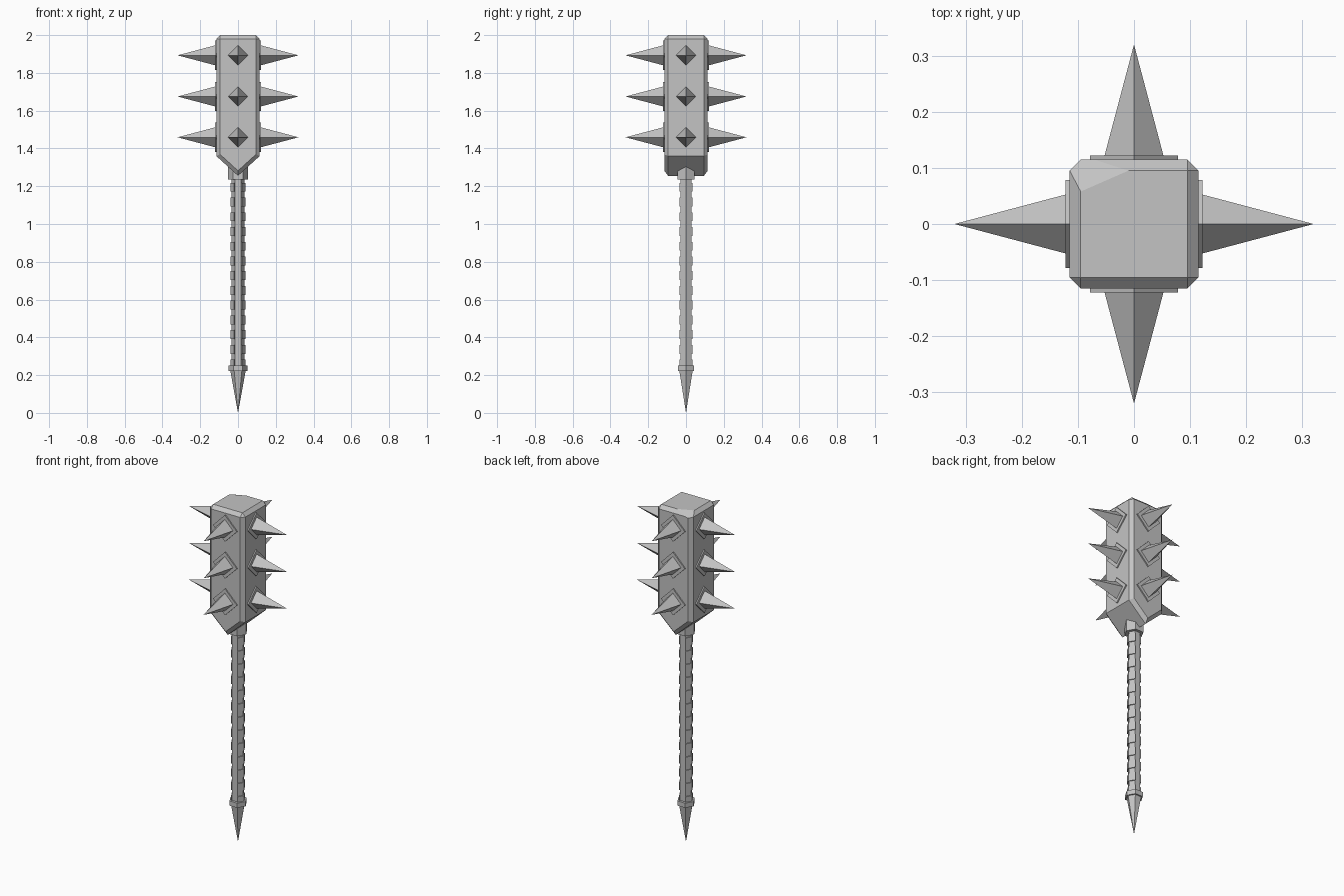
import bpy
import bmesh
from math import pi
from mathutils import Matrix, Vector

cube = bpy.data.objects.get("Cube")
if cube:
    bpy.data.objects.remove(cube, do_unlink=True)

steel = bpy.data.materials.new("grey_steel")
steel.use_nodes = True
GREY = (0.55, 0.55, 0.55, 1)
steel.diffuse_color = GREY
steel.node_tree.nodes["Principled BSDF"].inputs["Base Color"].default_value = GREY


def finish(name, bm):
    """Clean the mesh and make it a flat-shaded object."""
    bmesh.ops.remove_doubles(bm, verts=bm.verts, dist=0.00001)
    bmesh.ops.recalc_face_normals(bm, faces=bm.faces)
    mesh = bpy.data.meshes.new(name)
    bm.to_mesh(mesh)
    bm.free()
    mesh.materials.append(steel)
    obj = bpy.data.objects.new(name, mesh)
    bpy.context.collection.objects.link(obj)
    return obj


def cone(bm, sides, r_low, r_high, low, high, place=Matrix()):
    """Prism or pyramid along z with corners on the x axis."""
    matrix = (place @ Matrix.Translation((0, 0, (low + high) / 2))
              @ Matrix.Rotation(pi / 2, 4, 'Z'))
    bmesh.ops.create_cone(bm, cap_ends=True, segments=sides, radius1=r_low,
                          radius2=r_high, depth=high - low, matrix=matrix)


def extrude(bm, points, offset):
    """Extrude a closed outline along the given vector."""
    face = bm.faces.new([bm.verts.new(p) for p in points])
    result = bmesh.ops.extrude_face_region(bm, geom=[face], use_keep_orig=True)
    moved = [v for v in result["geom"] if isinstance(v, bmesh.types.BMVert)]
    bmesh.ops.translate(bm, verts=moved, vec=offset)


# Head: chamfered square block with a wedge underneath
W, SHOULDER, RIDGE, TOP = 0.115, 1.36, 1.255, 2.0
bm = bmesh.new()
outline = [(-W, SHOULDER), (0, RIDGE), (W, SHOULDER), (W, TOP), (-W, TOP)]
extrude(bm, [(x, -W, z) for x, z in outline], (0, 2 * W, 0))
bmesh.ops.recalc_face_normals(bm, faces=bm.faces)
sharp = []
for e in bm.edges:
    a, b = (v.co for v in e.verts)
    along_y = abs(a.y - b.y) > W
    if not (along_y and a.z < SHOULDER + 0.1):
        sharp.append(e)
bmesh.ops.bevel(bm, geom=sharp, offset=0.02, segments=1, affect='EDGES')

# Worn corner sliced off the top of the head
p = Vector((-0.097, 0.057, TOP))
q = Vector((-0.01, 0.095, TOP))
r = Vector((-0.105, 0.105, TOP - 0.022))
normal = (q - p).cross(r - p)
if normal.z < 0:
    normal.negate()
cut = bmesh.ops.bisect_plane(bm, geom=bm.verts[:] + bm.edges[:] + bm.faces[:],
                             plane_co=p, plane_no=normal, clear_outer=True)
bmesh.ops.holes_fill(bm, edges=[e for e in bm.edges if e.is_boundary], sides=0)
finish("mace_head", bm)

# Spikes and their diamond plates, three rows on four sides
for side in range(4):
    turn = Matrix.Rotation(side * pi / 2, 4, 'Z')
    for row, z in enumerate((1.459, 1.675, 1.893)):
        place = turn @ Matrix.Translation((0, 0, z)) @ Matrix.Rotation(pi / 2, 4, 'Y')
        bm = bmesh.new()
        cone(bm, 4, 0.078, 0.078, 0.105, 0.122, place)
        finish(f"spike_plate_{side}_{row}", bm)
        bm = bmesh.new()
        cone(bm, 4, 0.053, 0, 0.12, 0.32, place)
        finish(f"spike_{side}_{row}", bm)

# Six-sided handle parts
for name, r_low, r_high, low, high in (
        ("handle_core", 0.034, 0.034, 0.22, 1.27),
        ("upper_collar", 0.053, 0.053, 1.235, 1.315),
        ("lower_collar", 0.05, 0.05, 0.222, 0.25),
        ("pommel_point", 0, 0.041, 0, 0.225)):
    bm = bmesh.new()
    cone(bm, 6, r_low, r_high, low, high)
    finish(name, bm)

# Grip bands wrap the handle sides and leave the front and back strips bare
bm = bmesh.new()
band = [(0.02, 0.035), (0.04, 0), (0.02, -0.035), (0.017, -0.029), (0.033, 0), (0.017, 0.029)]
for i in range(13):
    z = 0.235 + 0.078 * i
    for s in (-1, 1):
        extrude(bm, [(s * x, y, z) for x, y in band], (0, 0, 0.047))
finish("grip_bands", bm)
